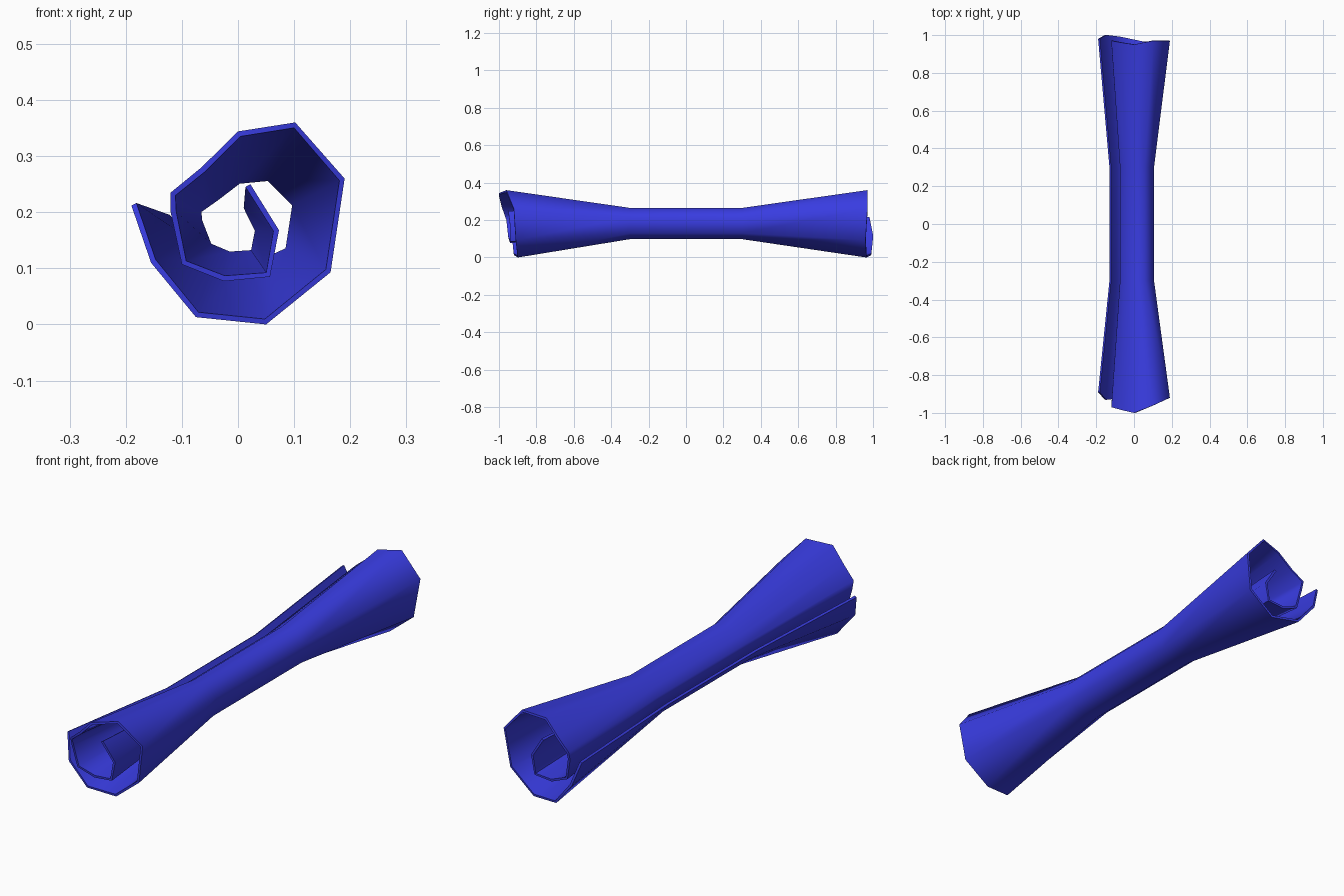
import bpy

# Spiral profile, outer edge to inner edge: end x, end z, waist x, waist z, front y, back y
PROFILE = [
    (-0.19, 0.212, -0.13, 0.19, -0.89, 0.98),
    (-0.155, 0.11, -0.10, 0.15, -0.93, 1.00),
    (-0.075, 0.013, -0.05, 0.11, -0.92, 0.99),
    (0.05, 0.0, 0.025, 0.098, -0.90, 0.965),
    (0.165, 0.093, 0.093, 0.13, -0.91, 0.96),
    (0.19, 0.26, 0.106, 0.215, -0.92, 0.97),
    (0.102, 0.36, 0.056, 0.265, -0.96, 0.97),
    (0.0, 0.344, -0.001, 0.260, -1.00, 0.95),
    (-0.065, 0.28, -0.042, 0.229, -0.985, 0.96),
    (-0.12, 0.235, -0.074, 0.205, -0.97, 0.97),
    (-0.12, 0.2, -0.074, 0.185, -0.96, 0.96),
    (-0.1, 0.107, -0.055, 0.137, -0.95, 0.95),
    (-0.025, 0.077, -0.016, 0.12, -0.94, 0.95),
    (0.057, 0.085, 0.03, 0.125, -0.94, 0.95),
    (0.073, 0.168, 0.04, 0.168, -0.94, 0.95),
    (0.022, 0.25, 0.019, 0.212, -0.95, 0.95),
]
WAIST = 0.3

# Rolled sheet: each profile point runs front end, waist, waist, back end
verts = []
for ex, ez, wx, wz, yf, yb in PROFILE:
    verts += [(ex, yf, ez), (wx, -WAIST, wz), (wx, WAIST, wz), (ex, yb, ez)]
faces = []
for i in range(len(PROFILE) - 1):
    for j in range(3):
        a = i * 4 + j
        faces.append((a, a + 1, a + 5, a + 4))

mesh = bpy.data.meshes.new("rolled_scroll")
mesh.from_pydata(verts, [], faces)
scroll = bpy.data.objects.new("rolled_scroll", mesh)
bpy.context.collection.objects.link(scroll)

# Sheet thickness, inward
solid = scroll.modifiers.new("thickness", 'SOLIDIFY')
solid.thickness = 0.01
solid.offset = -1

# Blue sheet
blue = bpy.data.materials.new("blue_sheet")
blue.diffuse_color = (0.04, 0.045, 0.75, 1)
mesh.materials.append(blue)

bpy.context.view_layer.objects.active = scroll
scroll.select_set(True)
bpy.ops.object.modifier_apply(modifier="thickness")
bpy.ops.object.shade_smooth_by_angle(angle=1.1)
